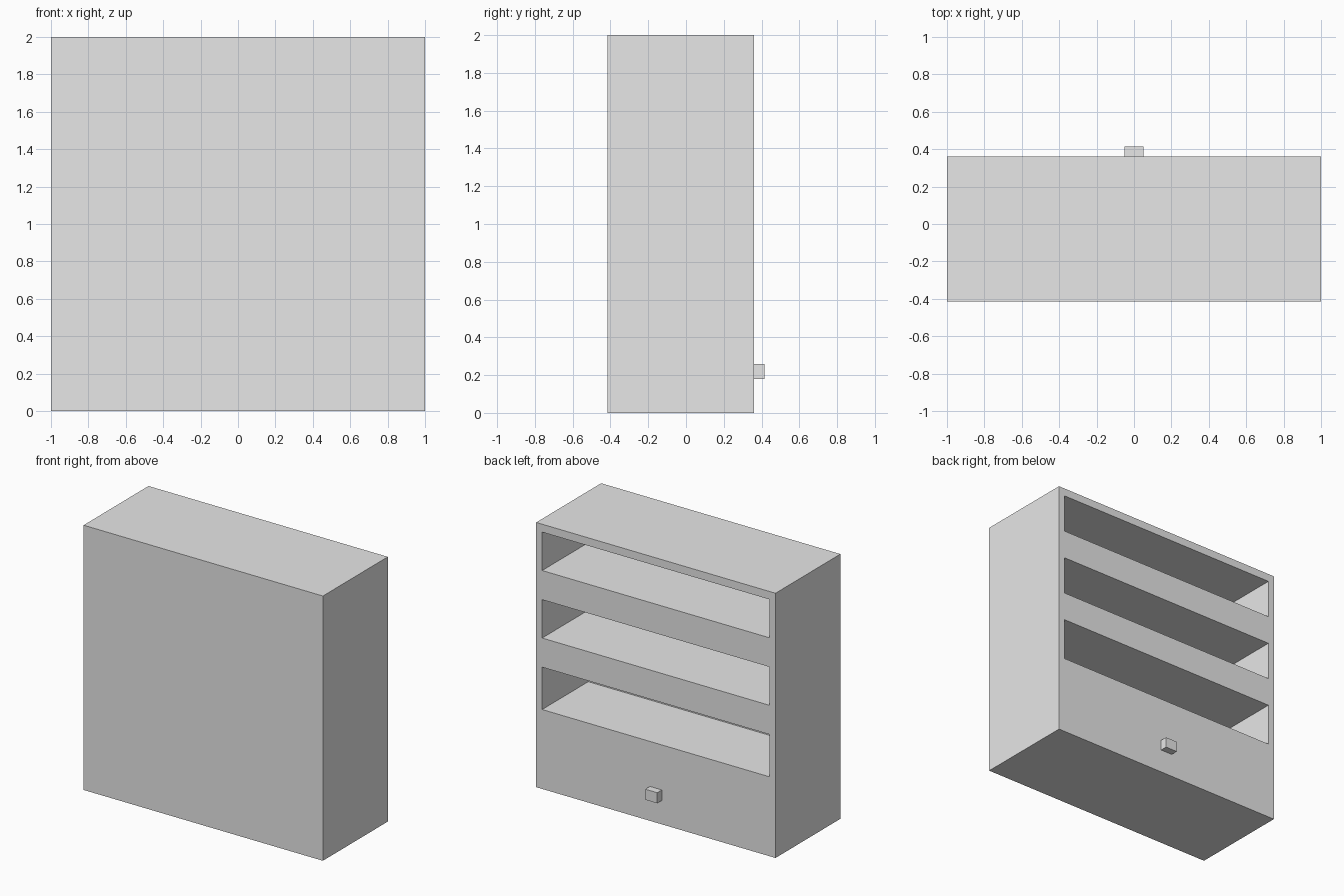
import bpy
from mathutils import Vector

default = bpy.data.objects.get("Cube")
if default:
    bpy.data.objects.remove(default, do_unlink=True)

# Single plain material
GREY = (0.8, 0.8, 0.8, 1.0)
grey = bpy.data.materials.new("light_grey")
grey.diffuse_color = GREY
grey.use_nodes = True
grey.node_tree.nodes["Principled BSDF"].inputs["Base Color"].default_value = GREY


def box(name, low, high):
    """Axis-aligned box between two corners."""
    low, high = Vector(low), Vector(high)
    bpy.ops.mesh.primitive_cube_add(size=1, location=(low + high) / 2)
    obj = bpy.context.object
    obj.name = name
    obj.scale = high - low
    bpy.ops.object.transform_apply(location=False, rotation=False, scale=True)
    obj.data.materials.append(grey)
    return obj


FRONT, BACK = -0.415, 0.36
SHELF_DEPTH = 0.55

# Cabinet body
cabinet = box("cabinet_body", (-1, FRONT, 0), (1, BACK, 2))

# Three open shelf compartments cut into the back face
compartments = {"lower": (0.6, 0.92), "middle": (1.14, 1.43), "upper": (1.65, 1.94)}
for level, (bottom, top) in compartments.items():
    cutter = box(level + "_compartment_cutter",
                 (-0.95, BACK - SHELF_DEPTH, bottom), (0.95, BACK + 0.1, top))
    cutter.hide_render = True
    cut = cabinet.modifiers.new(level + "_compartment", "BOOLEAN")
    cut.operation = "DIFFERENCE"
    cut.solver = "EXACT"
    cut.object = cutter
    bpy.context.view_layer.objects.active = cabinet
    bpy.ops.object.modifier_apply(modifier=cut.name)
    bpy.data.objects.remove(cutter, do_unlink=True)

# Small square handle below the shelves
box("handle", (-0.05, BACK, 0.18), (0.05, 0.415, 0.26))
